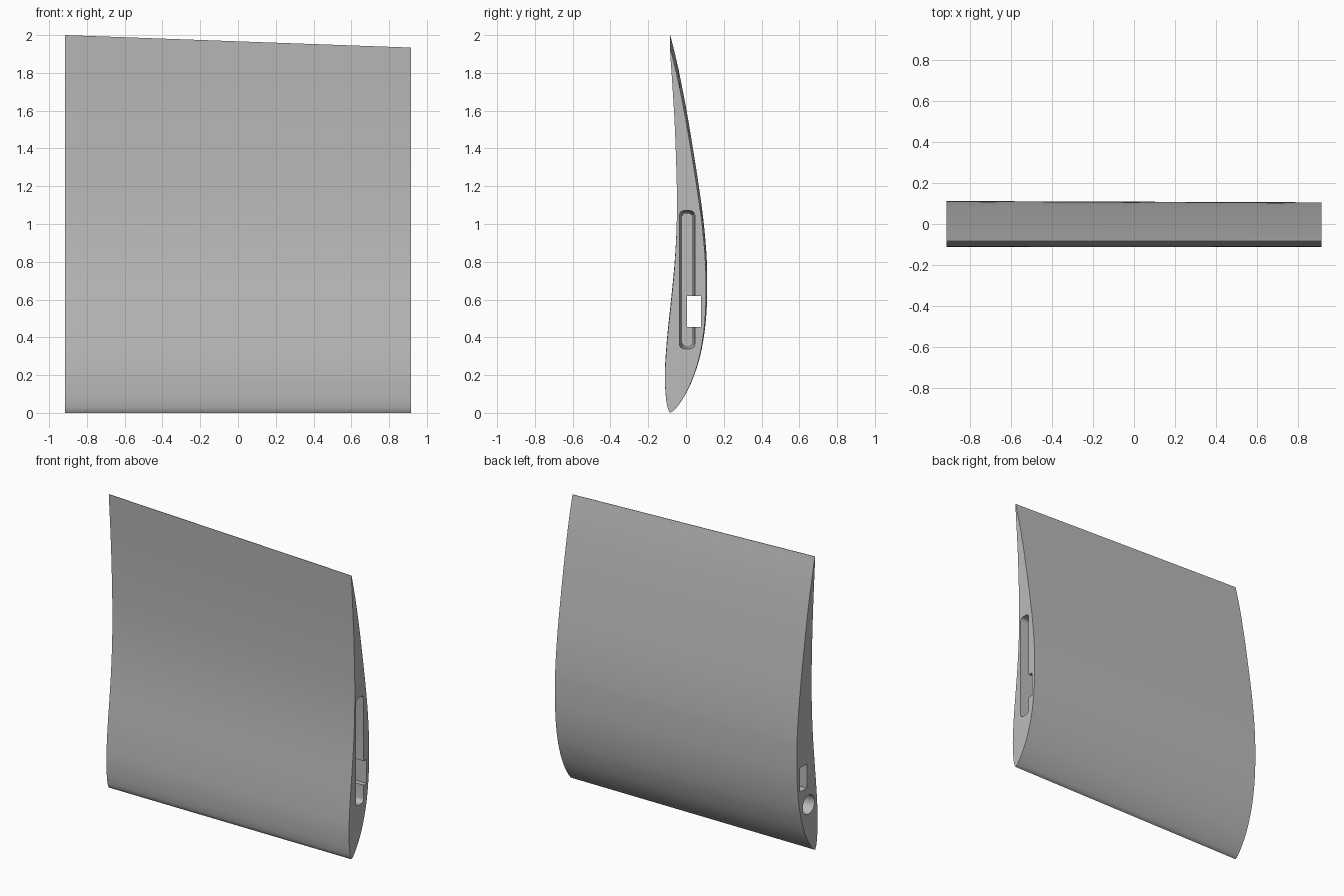
import bpy
import bmesh
import math
from mathutils import Vector

cube = bpy.data.objects.get("Cube")
if cube:
    bpy.data.objects.remove(cube)

HALF = 0.915          # half span
TIP_SCALE = 0.967     # the left end is slightly smaller

mat = bpy.data.materials.new("plain grey")
mat.use_nodes = True
grey = (0.5, 0.5, 0.5, 1)
mat.diffuse_color = grey
mat.node_tree.nodes["Principled BSDF"].inputs["Base Color"].default_value = grey


def smooth(points, steps=5):
    """Catmull-Rom curve through the points."""
    pts = [Vector(p) for p in points]
    pts = [2 * pts[0] - pts[1]] + pts + [2 * pts[-1] - pts[-2]]
    out = []
    for a, b, c, d in zip(pts, pts[1:], pts[2:], pts[3:]):
        for i in range(steps):
            t = i / steps
            out.append(0.5 * (2 * b + (c - a) * t + (2 * a - 5 * b + 4 * c - d) * t * t
                              + (3 * b - a - 3 * c + d) * t ** 3))
    return out + [pts[-2]]


def loft(name, ring_a, xa, ring_b, xb):
    """Closed solid between two (y, z) outlines."""
    bm = bmesh.new()
    a = [bm.verts.new((xa, y, z)) for y, z in ring_a]
    b = [bm.verts.new((xb, y, z)) for y, z in ring_b]
    n = len(a)
    for i in range(n):
        j = (i + 1) % n
        bm.faces.new((a[i], a[j], b[j], b[i]))
    bm.faces.new(a)
    bm.faces.new(b)
    bmesh.ops.recalc_face_normals(bm, faces=bm.faces)
    mesh = bpy.data.meshes.new(name)
    bm.to_mesh(mesh)
    bm.free()
    obj = bpy.data.objects.new(name, mesh)
    obj.data.materials.append(mat)
    bpy.context.collection.objects.link(obj)
    return obj


def rounded(cy, cz, hy, hz, r, seg=4):
    """Rounded rectangle outline."""
    ring = []
    for k, (sy, sz) in enumerate(((1, 1), (-1, 1), (-1, -1), (1, -1))):
        for i in range(seg + 1):
            t = math.pi / 2 * (k + i / seg)
            ring.append((cy + sy * (hy - r) + r * math.cos(t),
                         cz + sz * (hz - r) + r * math.sin(t)))
    return ring


# Airfoil outline: hollow front side, then bulging back side
front = [(-0.086, 2.0), (-0.072, 1.8), (-0.06, 1.6), (-0.052, 1.4), (-0.047, 1.2),
         (-0.049, 1.0), (-0.06, 0.8), (-0.079, 0.6), (-0.1, 0.4), (-0.112, 0.22),
         (-0.108, 0.1), (-0.098, 0.03), (-0.085, 0)]
back = [(-0.085, 0), (-0.06, 0.017), (-0.015, 0.078), (0.03, 0.165), (0.072, 0.29),
        (0.097, 0.42), (0.11, 0.56), (0.112, 0.72), (0.107, 0.86), (0.09, 1.04),
        (0.065, 1.22), (0.035, 1.41), (0.003, 1.6), (-0.04, 1.82), (-0.083, 2.0)]
root = [tuple(p) for p in smooth(front)[:-1] + smooth(back)]
tip = [(-0.085 + (y + 0.085) * TIP_SCALE, z * TIP_SCALE) for y, z in root]
wing = loft("wing_panel", root, -HALF, tip, HALF)

# Pockets: tapered slot in the left end, spar channel, round bore in the right end
box = [(0.005, 0.455), (0.08, 0.455), (0.08, 0.62), (0.005, 0.62)]
bore = [(-0.015 + 0.064 * math.cos(i * math.pi / 16),
         0.335 + 0.064 * math.sin(i * math.pi / 16)) for i in range(32)]
cutters = [
    loft("slot_cutter", rounded(0.006, 0.705, 0.026, 0.35, 0.014), HALF - 0.5,
         rounded(0.006, 0.705, 0.041, 0.366, 0.025), HALF + 0.01),
    loft("channel_cutter", box, -HALF - 0.1, box, HALF + 0.1),
    loft("bore_cutter", bore, -HALF - 0.1, bore, -HALF + 0.4),
]
bpy.context.view_layer.objects.active = wing
for cutter in cutters:
    cutter.hide_render = True
    mod = wing.modifiers.new(cutter.name, 'BOOLEAN')
    mod.operation = 'DIFFERENCE'
    mod.solver = 'EXACT'
    mod.object = cutter
    bpy.ops.object.modifier_apply(modifier=mod.name)
for cutter in cutters:
    bpy.data.objects.remove(cutter)

# Smooth skin with crisp edges at the ends and pockets
bpy.ops.object.select_all(action='DESELECT')
wing.select_set(True)
bpy.ops.object.shade_smooth_by_angle(angle=math.radians(30))
